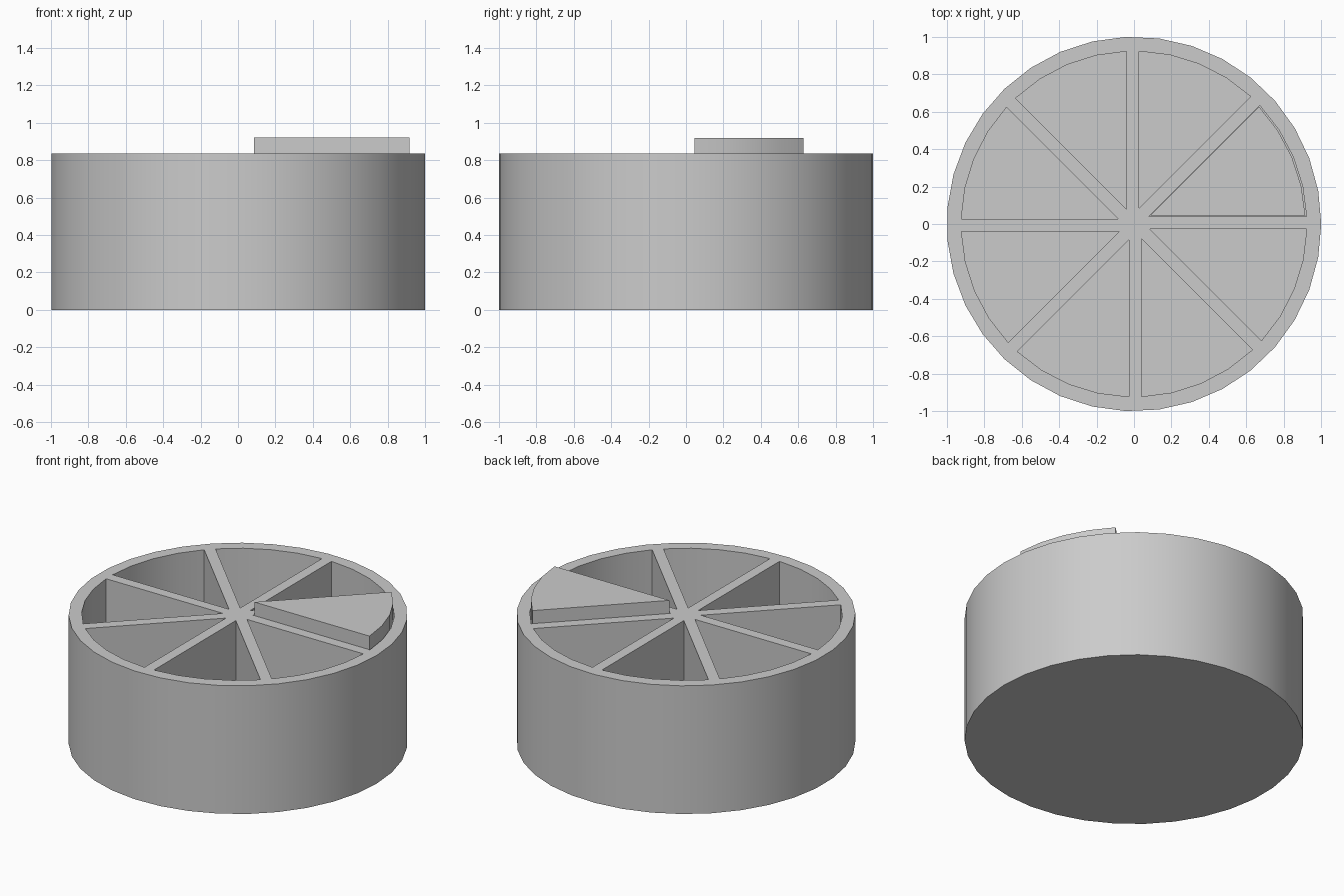
import bpy
import bmesh
from math import sin, cos, asin, pi, sqrt, radians

cube = bpy.data.objects.get("Cube")
if cube:
    bpy.data.objects.remove(cube, do_unlink=True)

HEIGHT = 0.835
FLOOR = 0.085
SECTORS = 8
STEP = 2 * pi / SECTORS

grey = bpy.data.materials.new("plain grey")
grey.use_nodes = True
colour = (0.6, 0.6, 0.6, 1)
grey.diffuse_color = colour
grey.node_tree.nodes["Principled BSDF"].inputs["Base Color"].default_value = colour


def circle(radius, sides):
    return [(radius * cos(2 * pi * i / sides), radius * sin(2 * pi * i / sides))
            for i in range(sides)]


def wedge(radius, start_gap, end_gap, turn=0, segments=4):
    """Outline of one sector, set back from its two bounding radii."""
    points = [(start_gap + end_gap * sqrt(2), start_gap)]
    first = asin(start_gap / radius)
    last = STEP - asin(end_gap / radius)
    for i in range(segments + 1):
        a = first + (last - first) * i / segments
        points.append((radius * cos(a), radius * sin(a)))
    c, s = cos(turn), sin(turn)
    return [(x * c - y * s, x * s + y * c) for x, y in points]


def prisms(name, outlines, bottom, top):
    """Object made of upright prisms, one per outline."""
    bm = bmesh.new()
    for outline in outlines:
        base = bm.faces.new([bm.verts.new((x, y, bottom)) for x, y in outline])
        new = bmesh.ops.extrude_face_region(bm, geom=[base], use_keep_orig=True)["geom"]
        bmesh.ops.translate(bm, vec=(0, 0, top - bottom),
                            verts=[v for v in new if isinstance(v, bmesh.types.BMVert)])
    bmesh.ops.recalc_face_normals(bm, faces=bm.faces)
    mesh = bpy.data.meshes.new(name)
    bm.to_mesh(mesh)
    bm.free()
    mesh.materials.append(grey)
    obj = bpy.data.objects.new(name, mesh)
    bpy.context.collection.objects.link(obj)
    return obj


def activate(obj):
    bpy.ops.object.select_all(action="DESELECT")
    obj.select_set(True)
    bpy.context.view_layer.objects.active = obj


# Round tray with eight deep pockets cut into it
tray = prisms("round_tray", [circle(1, 35)], 0, HEIGHT)
pockets = prisms("pocket_cutter",
                 [wedge(0.923, 0.04, 0.028, i * STEP) for i in range(SECTORS)],
                 FLOOR, HEIGHT + 0.2)
pockets.hide_render = True
cut = tray.modifiers.new("pockets", "BOOLEAN")
cut.operation = "DIFFERENCE"
cut.solver = "EXACT"
cut.object = pockets
activate(tray)
bpy.ops.object.modifier_apply(modifier=cut.name)
bpy.data.objects.remove(pockets, do_unlink=True)

# Loose wedge standing in the first pocket and rising above the rim
insert = prisms("wedge_insert", [wedge(0.916, 0.046, 0.0285)], FLOOR, HEIGHT + FLOOR)

for part in (tray, insert):
    activate(part)
    bpy.ops.object.shade_smooth_by_angle(angle=radians(30))
